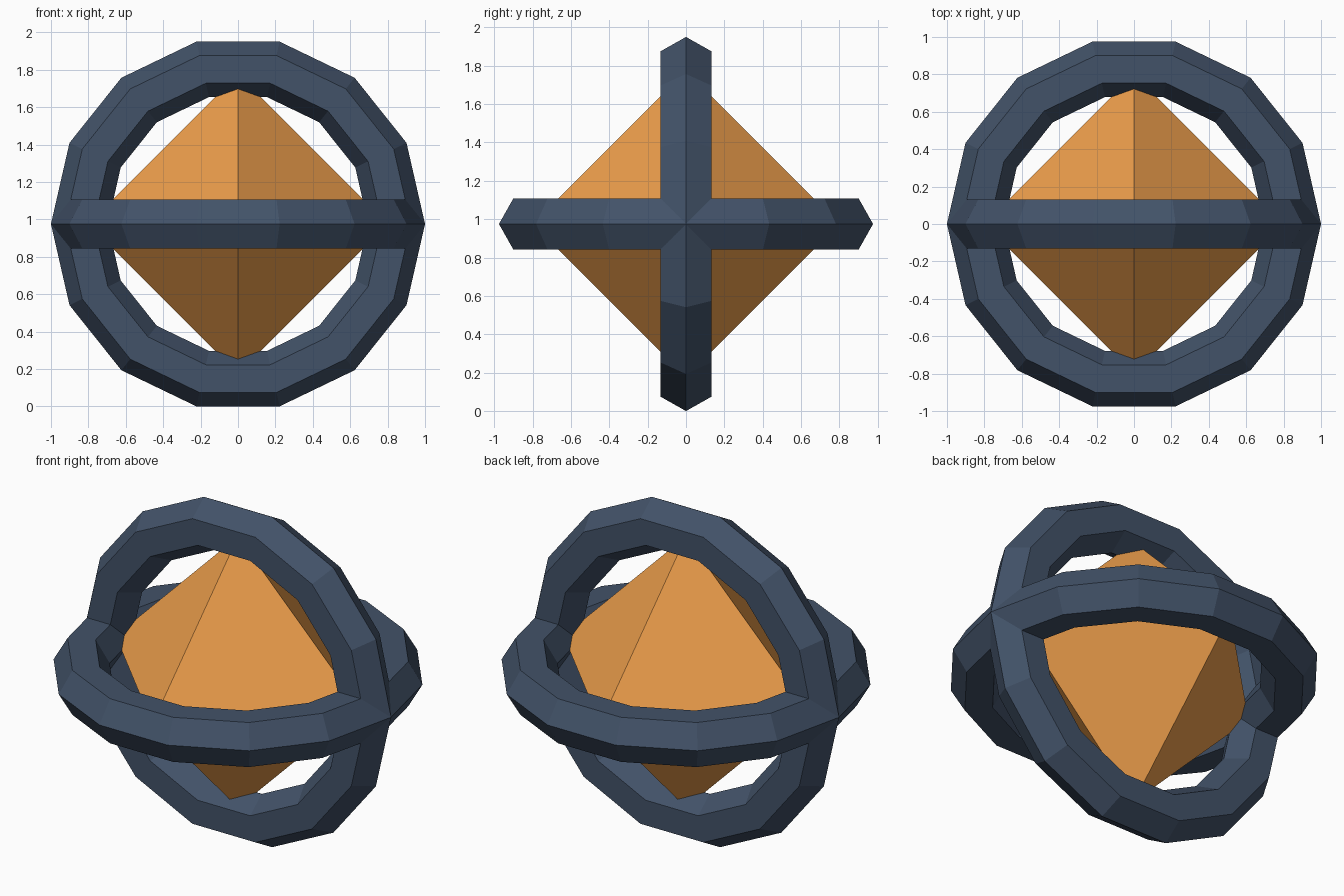
import bpy, bmesh, math
from mathutils import Vector

if "Cube" in bpy.data.objects:
    bpy.data.objects.remove(bpy.data.objects["Cube"])

CENTRE = (0, 0, 0.975)


def material(name, colour):
    mat = bpy.data.materials.new(name)
    mat.diffuse_color = colour
    mat.use_nodes = True
    mat.node_tree.nodes["Principled BSDF"].inputs["Base Color"].default_value = mat.diffuse_color
    return mat


navy = material("navy", (0.055, 0.085, 0.14, 1))
orange = material("orange", (0.84, 0.34, 0.07, 1))


# Two crossed rings: 14 segments with a hexagonal section
def ring(name, rotation):
    bpy.ops.mesh.primitive_torus_add(
        major_segments=14, minor_segments=6,
        major_radius=0.848, minor_radius=0.152,
        location=CENTRE, rotation=rotation)
    obj = bpy.context.object
    obj.name = name
    obj.data.materials.append(navy)
    for p in obj.data.polygons:
        p.use_smooth = False


ring("flat_ring", (0, 0, 0))
ring("upright_ring", (math.pi / 2, 0, 0))

# Octahedral core, its tips sunk into the rings
bm = bmesh.new()
for axis in range(3):
    for side in (-0.8, 0.8):
        co = Vector((0, 0, 0))
        co[axis] = side
        bm.verts.new(co)
bmesh.ops.convex_hull(bm, input=bm.verts[:])
bmesh.ops.recalc_face_normals(bm, faces=bm.faces[:])
mesh = bpy.data.meshes.new("core_gem")
bm.to_mesh(mesh)
bm.free()
mesh.materials.append(orange)
core = bpy.data.objects.new("core_gem", mesh)
core.location = CENTRE
bpy.context.collection.objects.link(core)
